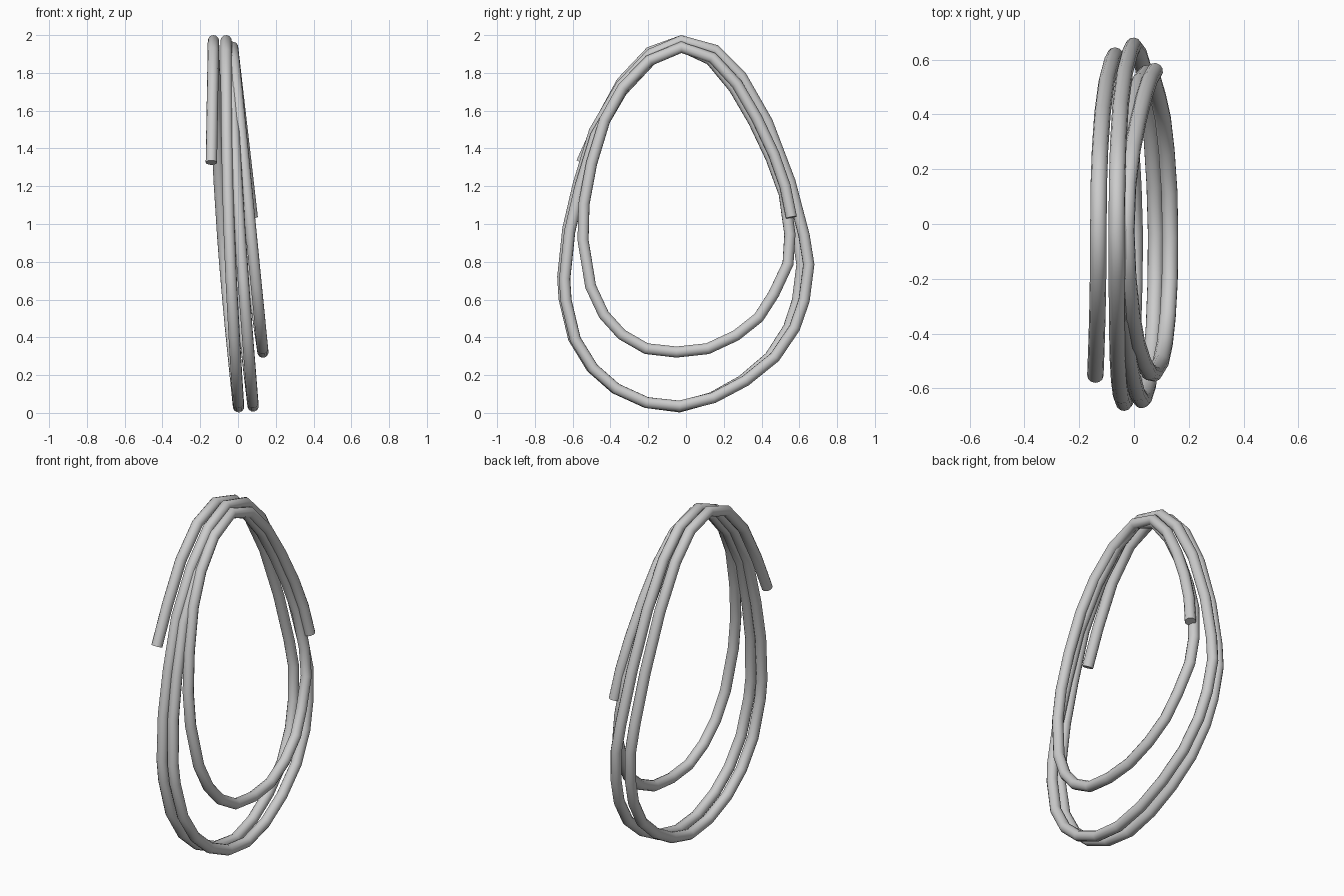
import bpy, math

if "Cube" in bpy.data.objects:
    bpy.data.objects.remove(bpy.data.objects["Cube"], do_unlink=True)

RADIUS = 0.03

# Side profiles (y, z) of the strands between the top and bottom of a loop
back_wide = [(.155, 1.92), (.29, 1.785), (.43, 1.54), (.55, 1.225), (.625, .94),
             (.65, .785), (.625, .595), (.575, .45), (.47, .295), (.315, .17), (.145, .08)]
front_wide = [(-.21, .055), (-.375, .13), (-.50, .24), (-.595, .395), (-.645, .605),
              (-.652, .72), (-.625, .975), (-.57, 1.21), (-.485, 1.49), (-.345, 1.73),
              (-.185, 1.90)]
back_short = [(.13, 1.87), (.255, 1.72), (.36, 1.54), (.45, 1.35), (.52, 1.16), (.55, .945),
              (.54, .79), (.465, .63), (.385, .505), (.265, .41), (.115, .34)]
front_short = [(-.21, .34), (-.34, .415), (-.435, .52), (-.505, .67), (-.545, .915),
               (-.54, 1.105), (-.5, 1.32), (-.43, 1.55), (-.335, 1.72), (-.195, 1.865)]
loose_start = [(-.552, 1.325), (-.46, 1.53), (-.34, 1.75), (-.19, 1.91)]
loose_end = [(.14, 1.88), (.27, 1.74), (.375, 1.56), (.465, 1.37), (.525, 1.2), (.558, 1.035)]

# Turning points of the coil (x, y, z)
top = [(-.13, -.025, 1.97), (-.063, -.025, 1.97), (-.043, -.025, 1.94), (-.028, -.025, 1.935)]
bottom = [(.003, -.035, .032), (.08, -.035, .036), (.132, -.05, .322)]


def strand(profile, a, b, bow=0.0, sy=1.0):
    """Lean a side profile from x of point a to x of point b, bowing to -x midway."""
    pts = []
    for y, z in profile:
        s = (z - a[2]) / (b[2] - a[2])
        s = min(max(s, 0), 1)
        x = a[0] + (b[0] - a[0]) * s - bow * math.sin(math.pi * s)
        pts.append((x, y * sy, z))
    return pts


# Chain the strands into one continuous rope
lower_top = [(y, z * 0.985) for y, z in front_wide]
path = strand(loose_start, (-.141, 0, 1.325), top[0]) + [top[0]]
path += strand(back_wide, top[0], bottom[0], .022, .945) + [bottom[0]]
path += strand(front_wide, bottom[0], top[1], .018) + [top[1]]
path += strand(back_wide, top[1], bottom[1], .028) + [bottom[1]]
path += strand(lower_top, bottom[1], top[2], .01, .985) + [top[2]]
path += strand(back_short, top[2], bottom[2], .02) + [bottom[2]]
path += strand(front_short, bottom[2], top[3]) + [top[3]]
path += strand(loose_end, top[3], (.076, 0, 1.035))

# Rope tube swept along the path
curve = bpy.data.curves.new("coiled_rope", "CURVE")
curve.dimensions = "3D"
curve.bevel_depth = RADIUS
curve.bevel_resolution = 4
curve.use_fill_caps = True
spline = curve.splines.new("POLY")
spline.points.add(len(path) - 1)
for p, co in zip(spline.points, path):
    p.co = (*co, 1)
rope = bpy.data.objects.new("coiled_rope", curve)
bpy.context.collection.objects.link(rope)

mat = bpy.data.materials.new("light_grey")
mat.use_nodes = True
grey = (.6, .6, .6, 1)
mat.diffuse_color = grey
mat.node_tree.nodes["Principled BSDF"].inputs["Base Color"].default_value = grey
curve.materials.append(mat)

bpy.ops.object.select_all(action="DESELECT")
rope.select_set(True)
bpy.context.view_layer.objects.active = rope
bpy.ops.object.convert(target="MESH")
bpy.ops.object.shade_smooth_by_angle(angle=math.radians(40))
